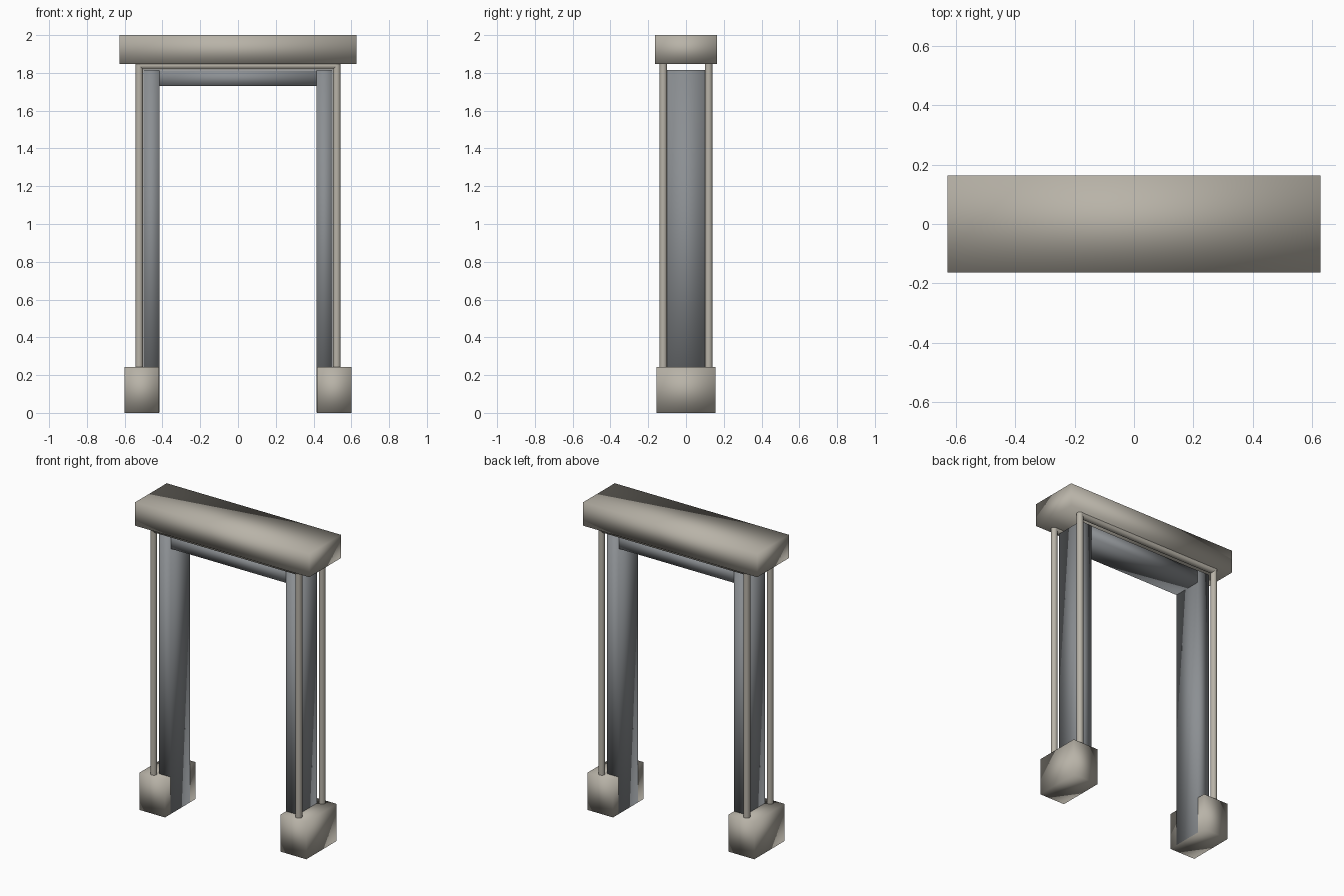
import bpy
import bmesh
from mathutils import Matrix, Vector

cube = bpy.data.objects.get("Cube")
if cube:
    bpy.data.objects.remove(cube, do_unlink=True)


def make_material(name, rgb):
    mat = bpy.data.materials.new(name)
    mat.use_nodes = True
    colour = (*rgb, 1.0)
    mat.diffuse_color = colour
    mat.node_tree.nodes["Principled BSDF"].inputs["Base Color"].default_value = colour
    return mat


stone = make_material("warm_stone", (0.48, 0.45, 0.39))
slate = make_material("slate_grey", (0.26, 0.275, 0.29))


def add_object(name, bm, mat):
    mesh = bpy.data.meshes.new(name)
    bm.to_mesh(mesh)
    bm.free()
    mesh.materials.append(mat)
    obj = bpy.data.objects.new(name, mesh)
    bpy.context.collection.objects.link(obj)
    return obj


def box(name, low, high, mat):
    """Softly shaded box between two opposite corners."""
    low, high = Vector(low), Vector(high)
    bm = bmesh.new()
    bmesh.ops.create_cube(bm, size=1)
    bmesh.ops.scale(bm, vec=high - low, verts=bm.verts)
    bmesh.ops.translate(bm, vec=(low + high) / 2, verts=bm.verts)
    for face in bm.faces:
        face.smooth = True
    return add_object(name, bm, mat)


def rod(name, start, end, radius, mat):
    """Round bar between two points, with flat caps."""
    start, end = Vector(start), Vector(end)
    axis = end - start
    bm = bmesh.new()
    bmesh.ops.create_cone(bm, cap_ends=True, segments=16, radius1=radius,
                          radius2=radius, depth=axis.length)
    turn = Vector((0, 0, 1)).rotation_difference(axis).to_matrix().to_4x4()
    bm.transform(Matrix.Translation((start + end) / 2) @ turn)
    for face in bm.faces:
        face.smooth = len(face.verts) == 4
    return add_object(name, bm, mat)


INNER, OUTER = 0.417, 0.501       # jamb faces
POST_X, POST_Y, POST_R = 0.523, 0.12, 0.0205
SLAB_Z = 1.848
ROD_Z = 1.839

# Top slab
box("top_slab", (-0.628, -0.163, SLAB_Z), (0.628, 0.163, 2.0), stone)

# Inner frame: lintel between the jambs
box("lintel", (-INNER - 0.01, -0.099, 1.73), (INNER + 0.01, 0.099, 1.812), slate)

for side, sx in (("left", 1), ("right", -1)):
    # Foot block and jamb, the jamb showing on the block's inner face
    xs = sorted((sx * INNER, sx * 0.602))
    box(f"{side}_foot", (xs[0], -0.156, 0), (xs[1], 0.156, 0.242), stone)
    xs = sorted((sx * (INNER - 0.002), sx * OUTER))
    box(f"{side}_jamb", (xs[0], -0.1, 0.002), (xs[1], 0.1, 1.814), slate)

    # Slim posts outside each jamb
    for end, sy in (("front", -1), ("back", 1)):
        rod(f"{side}_{end}_post", (sx * POST_X, sy * POST_Y, 0.2),
            (sx * POST_X, sy * POST_Y, SLAB_Z + 0.02), POST_R, stone)

# Rails joining the posts under the slab
for end, sy in (("front", -1), ("back", 1)):
    rod(f"{end}_rail", (-POST_X, sy * POST_Y, ROD_Z),
        (POST_X, sy * POST_Y, ROD_Z), POST_R, stone)
